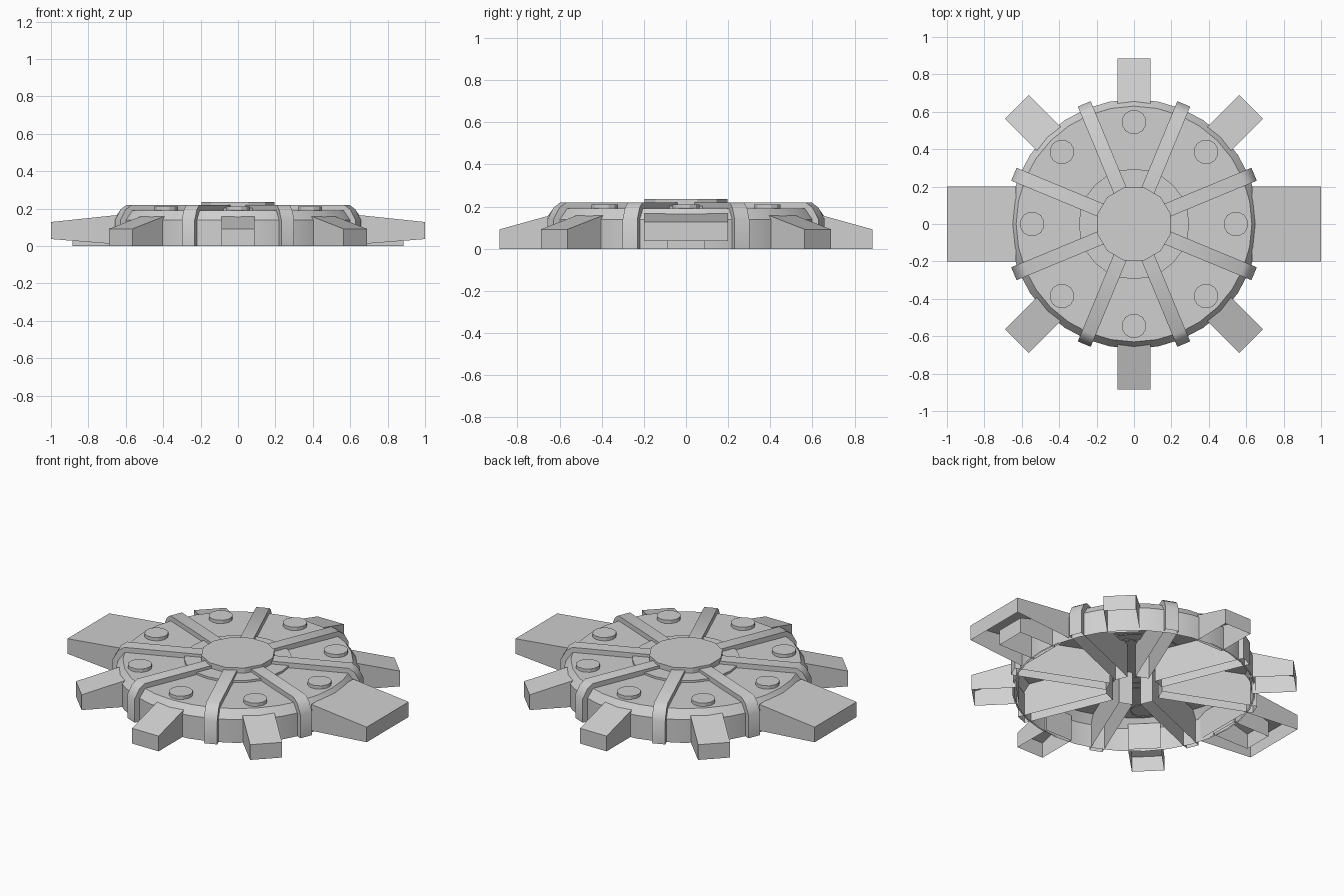
import bpy, bmesh, math
from mathutils import Matrix, Vector

old = bpy.data.objects.get("Cube")
if old:
    bpy.data.objects.remove(old)

grey = bpy.data.materials.new("plain_grey")
grey.use_nodes = True
colour = (0.63, 0.63, 0.63, 1)
grey.diffuse_color = colour
grey.node_tree.nodes["Principled BSDF"].inputs["Base Color"].default_value = colour


def finish(name, bm, smooth_angle=0):
    """Drop the downward faces, so every part is a shell open underneath."""
    bmesh.ops.remove_doubles(bm, verts=bm.verts, dist=0.0001)
    bmesh.ops.recalc_face_normals(bm, faces=bm.faces)
    bm.normal_update()
    bottom = [f for f in bm.faces if f.normal.z < -0.5]
    bmesh.ops.delete(bm, geom=bottom, context='FACES')
    mesh = bpy.data.meshes.new(name)
    bm.to_mesh(mesh)
    bm.free()
    mesh.materials.append(grey)
    obj = bpy.data.objects.new(name, mesh)
    bpy.context.collection.objects.link(obj)
    if smooth_angle:
        bpy.ops.object.select_all(action='DESELECT')
        obj.select_set(True)
        bpy.context.view_layer.objects.active = obj
        bpy.ops.object.shade_smooth_by_angle(angle=math.radians(smooth_angle))


def lathe(name, profile, sides):
    """Spin a closed (radius, z) profile round the vertical axis."""
    bm = bmesh.new()
    verts = [bm.verts.new((r, 0, z)) for r, z in profile]
    edges = [bm.edges.new((verts[i - 1], verts[i])) for i in range(len(verts))]
    bmesh.ops.spin(bm, geom=verts + edges, axis=(0, 0, 1), cent=(0, 0, 0),
                   steps=sides, angle=math.tau, use_merge=True)
    finish(name, bm, 25)


def radial_bar(name, profile, width, angle, smooth_angle=0):
    """Extrude a (radius, z) side profile to a width and turn it outwards."""
    bm = bmesh.new()
    face = bm.faces.new([bm.verts.new((r, -width / 2, z)) for r, z in profile])
    new = bmesh.ops.extrude_face_region(bm, geom=[face])["geom"]
    bmesh.ops.translate(bm, vec=(0, width, 0),
                        verts=[v for v in new if isinstance(v, bmesh.types.BMVert)])
    bm.transform(Matrix.Rotation(angle, 4, 'Z'))
    finish(name, bm, smooth_angle)


def disc(name, radius, low, high, x=0.0, y=0.0, sides=12):
    bm = bmesh.new()
    place = Matrix.Translation((x, y, (low + high) / 2)) @ Matrix.Rotation(math.pi / 12, 4, 'Z')
    bmesh.ops.create_cone(bm, cap_ends=True, segments=sides, radius1=radius,
                          radius2=radius, depth=high - low, matrix=place)
    finish(name, bm)


# Round body: top plate, bevelled shoulder and outer wall
lathe("body_shell", [(0.24, 0.19), (0.63, 0.19), (0.667, 0.14), (0.667, 0),
                     (0.66, 0), (0.66, 0.138), (0.625, 0.185), (0.24, 0.185)], 32)

# Hub in the middle
disc("hub_ring", 0.295, 0.185, 0.203, sides=24)
disc("hub_cap", 0.203, 0.2, 0.235)

# Deep ribs that fold down over the wall
rib = [(0.15, 0.22), (0.63, 0.22), (0.665, 0.195), (0.695, 0.14), (0.695, 0), (0.15, 0)]
# Arms that slope down outwards
arm = [(0.64, 0), (0.885, 0), (0.885, 0.092), (0.64, 0.16)]

for i in range(8):
    a = i * math.pi / 4
    radial_bar(f"rib_{i + 1}", rib, 0.075, a + math.pi / 8, 50)
    radial_bar(f"arm_{i + 1}", arm, 0.178, a)
    disc(f"bolt_{i + 1}", 0.066, 0.185, 0.21, 0.545 * math.cos(a), 0.545 * math.sin(a))

# Wide hollow ramps on the two sides
ramp = [(0.63, 0.008), (1, 0.037), (1, 0.128), (0.63, 0.167)]
for side, a in (("left", 0), ("right", math.pi)):
    radial_bar(f"ramp_{side}", ramp, 0.40, a)
